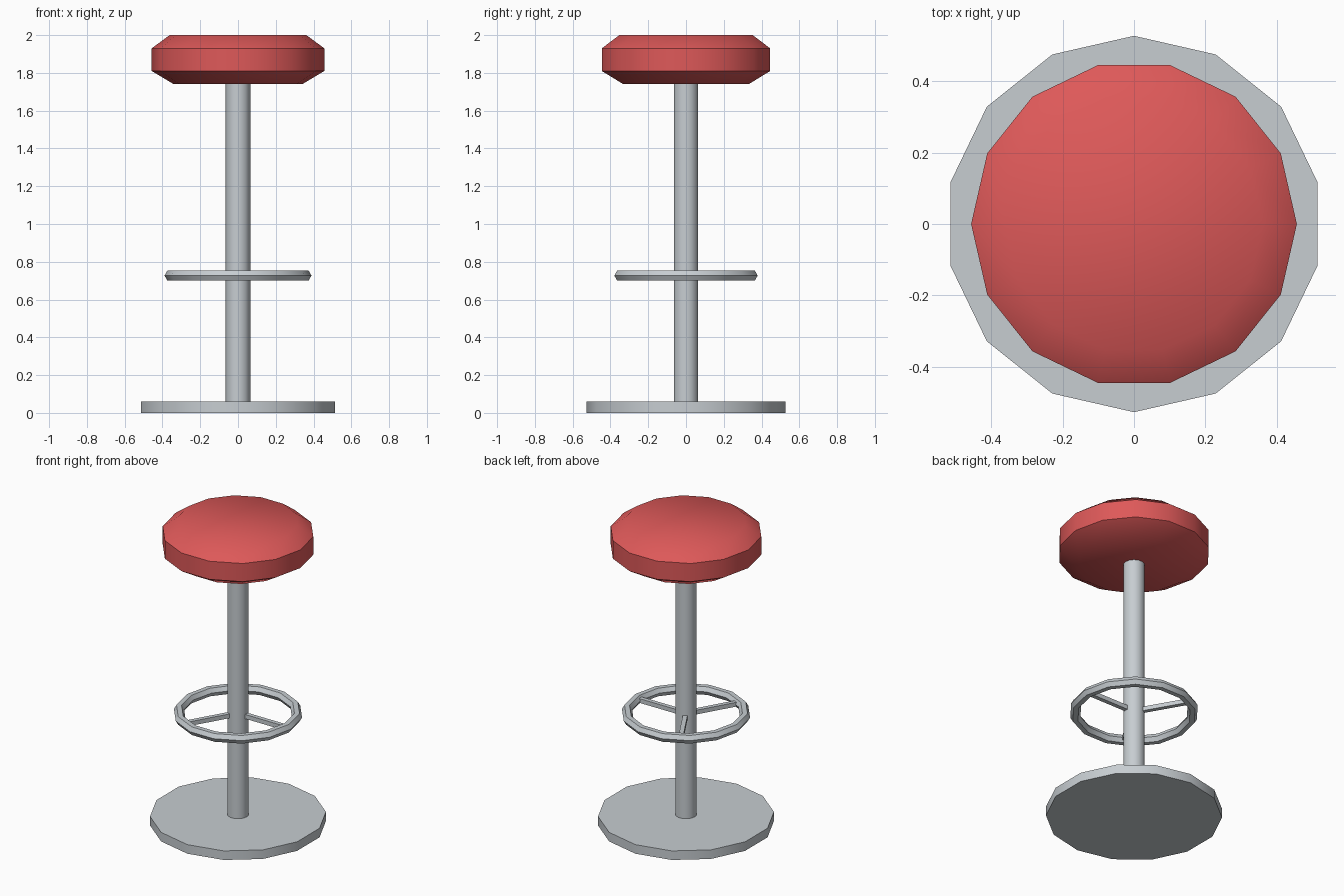
import bpy
import math
from math import cos, sin, pi, radians

SIDES = 14

cube = bpy.data.objects.get("Cube")
if cube:
    bpy.data.objects.remove(cube, do_unlink=True)


def make_material(name, color):
    mat = bpy.data.materials.new(name)
    mat.use_nodes = True
    mat.diffuse_color = color
    mat.node_tree.nodes["Principled BSDF"].inputs["Base Color"].default_value = color
    return mat


metal = make_material("brushed metal", (0.57, 0.61, 0.64, 1))
red = make_material("red vinyl", (0.73, 0.10, 0.10, 1))


def lathe(name, profile, mat, closed=False, start=0.0, smooth=30):
    """Revolve (radius, z) points around z; an open profile gets end caps."""
    n = len(profile)
    verts = [(r * cos(start + 2 * pi * i / SIDES), r * sin(start + 2 * pi * i / SIDES), z)
             for i in range(SIDES) for r, z in profile]
    faces = []
    for i in range(SIDES):
        a, b = i * n, (i + 1) % SIDES * n
        for j in range(n if closed else n - 1):
            k = (j + 1) % n
            faces.append((a + j, b + j, b + k, a + k))
    if not closed:
        faces.append([i * n for i in reversed(range(SIDES))])
        faces.append([i * n + n - 1 for i in range(SIDES)])
    mesh = bpy.data.meshes.new(name)
    mesh.from_pydata(verts, [], faces)
    mesh.materials.append(mat)
    obj = bpy.data.objects.new(name, mesh)
    bpy.context.collection.objects.link(obj)
    bpy.ops.object.select_all(action="DESELECT")
    obj.select_set(True)
    bpy.context.view_layer.objects.active = obj
    bpy.ops.object.shade_smooth_by_angle(angle=radians(smooth))
    return obj


# Base plate, with a corner at the back, and column
lathe("base", [(0.528, 0), (0.528, 0.06)], metal, start=pi / 2)
lathe("column", [(0.065, 0.05), (0.065, 1.75)], metal)

# Padded seat with bevelled rims
lathe("seat", [(0.34, 1.74), (0.457, 1.81), (0.457, 1.93), (0.362, 2.0)], red, smooth=45)

# Foot ring with a hexagonal section
ring_r, ring_z, tube = 0.358, 0.727, 0.031
section = [(ring_r + tube * cos(pi * k / 3), ring_z + tube * sin(pi * k / 3)) for k in range(6)]
lathe("foot_ring", section, metal, closed=True)

# Three spokes from the column to the ring
for i in range(3):
    angle = 2 * pi * i / 3
    inner, outer = 0.05, 0.345
    mid = (inner + outer) / 2
    bpy.ops.mesh.primitive_cube_add(size=1, location=(mid * cos(angle), mid * sin(angle), ring_z),
                                    rotation=(0, 0, angle))
    spoke = bpy.context.object
    spoke.name = f"spoke_{i + 1}"
    spoke.scale = (outer - inner, 0.028, 0.028)
    spoke.data.materials.append(metal)
